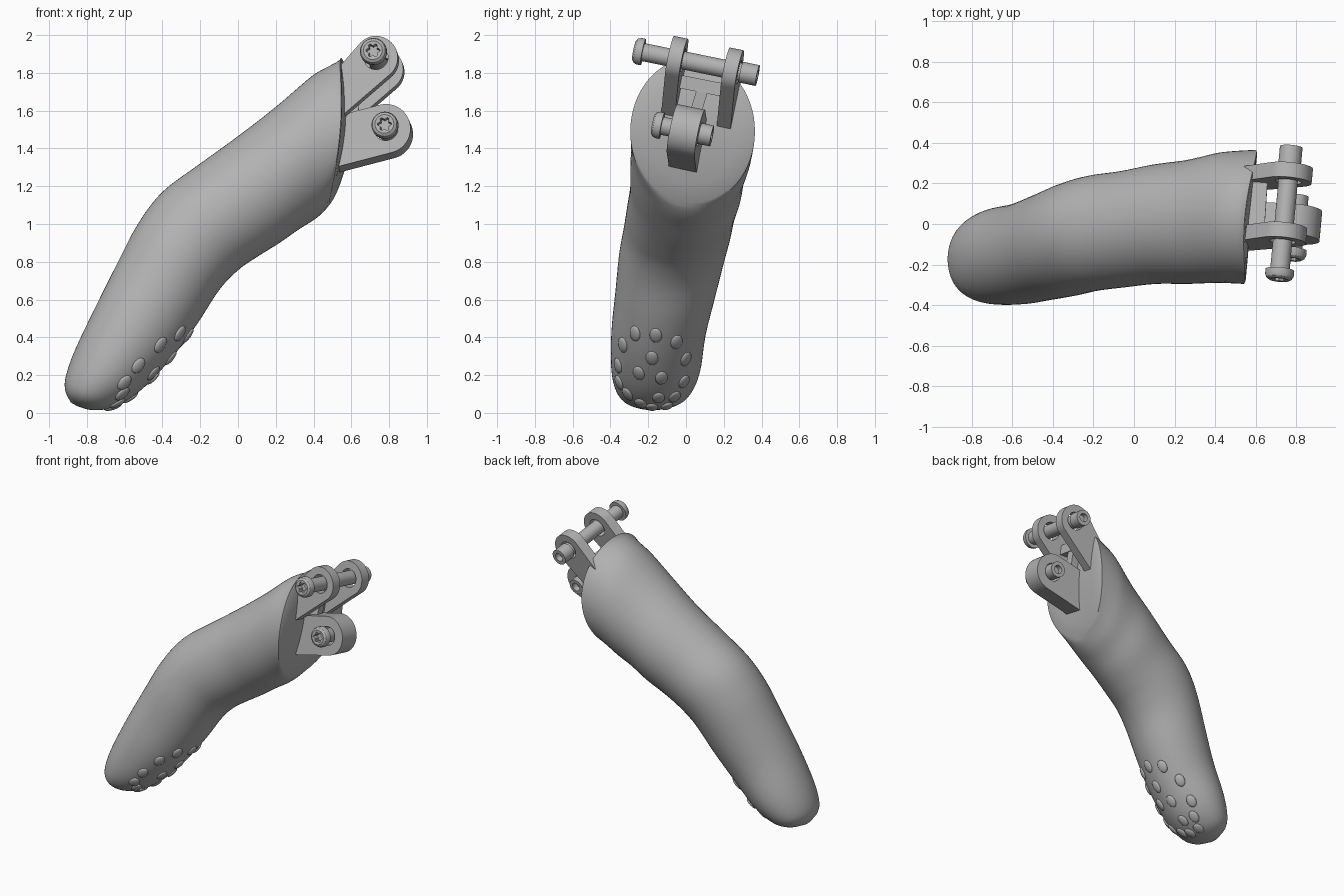
import bpy, bmesh
from math import sin, cos, pi, radians
from mathutils import Vector
from mathutils.bvhtree import BVHTree

if "Cube" in bpy.data.objects:
    bpy.data.objects.remove(bpy.data.objects["Cube"], do_unlink=True)

grey = bpy.data.materials.new("matte grey")
grey.use_nodes = True
grey.diffuse_color = (0.45, 0.45, 0.45, 1)
grey.node_tree.nodes["Principled BSDF"].inputs["Base Color"].default_value = grey.diffuse_color


def make_object(name, bm, angle=35):
    bmesh.ops.recalc_face_normals(bm, faces=bm.faces)
    mesh = bpy.data.meshes.new(name)
    bm.to_mesh(mesh)
    bm.free()
    mesh.materials.append(grey)
    ob = bpy.data.objects.new(name, mesh)
    bpy.context.collection.objects.link(ob)
    bpy.ops.object.select_all(action='DESELECT')
    ob.select_set(True)
    bpy.context.view_layer.objects.active = ob
    bpy.ops.object.shade_smooth_by_angle(angle=radians(angle))
    return ob


def loft(rings):
    """Skin a list of equal rings and cap both ends."""
    bm = bmesh.new()
    vs = [[bm.verts.new(p) for p in ring] for ring in rings]
    n = len(vs[0])
    for a, b in zip(vs, vs[1:]):
        for i in range(n):
            bm.faces.new((a[i], a[(i + 1) % n], b[(i + 1) % n], b[i]))
    bm.faces.new(vs[0])
    bm.faces.new(vs[-1])
    return bm


# Finger sections: upper x z, lower x z, centre y, half width
sections = [
    (-.885, .055, -.85, .035, -.175, .03),
    (-.915, .12, -.77, .015, -.175, .13),
    (-.91, .20, -.66, .03, -.17, .195),
    (-.86, .34, -.52, .115, -.16, .235),
    (-.75, .57, -.36, .28, -.145, .25),
    (-.64, .79, -.22, .465, -.11, .265),
    (-.53, 1.0, -.10, .65, -.075, .28),
    (-.40, 1.17, 0, .755, -.045, .285),
    (-.20, 1.32, .10, .825, -.025, .287),
    (0, 1.465, .22, .90, 0, .295),
    (.20, 1.62, .32, .97, .01, .305),
    (.40, 1.79, .42, 1.035, .03, .32),
    (.545, 1.88, .48, 1.10, .035, .33),
]
SIDES, STEPS = 64, 5


def face_x(y, z):
    """Gently bowed end face of the socket."""
    d = z - 1.5
    return .57 + .09 * (y - .03) + .076 * d - .373 * d * d


def spline(a, b, c, d, t):
    return [q + .5 * t * (r - p + t * (2 * p - 5 * q + 4 * r - s + t * (3 * (q - r) + s - p)))
            for p, q, r, s in zip(a, b, c, d)]


def section_ring(sec):
    top, low = Vector((sec[0], sec[4], sec[1])), Vector((sec[2], sec[4], sec[3]))
    mid, half = (top + low) / 2, (top - low) / 2
    side = Vector((0, sec[5], 0))
    return [mid + half * cos(2 * pi * i / SIDES) + side * sin(2 * pi * i / SIDES)
            for i in range(SIDES)]


rings = []
last = len(sections) - 1
for k in range(last):
    quad = [sections[min(max(k + j, 0), last)] for j in (-1, 0, 1, 2)]
    for s in range(STEPS + (k == last - 1)):
        t = s / STEPS
        ring = section_ring(spline(*quad, t))
        if k == last - 1:
            for p in ring:
                p.x += t * t * (face_x(p.y, p.z) - p.x)
        rings.append(ring)
rim_mid = sum(rings[-1], Vector()) / SIDES
outer = rings[-1]
for scale in (.97, .7, .4, .1):
    ring = [rim_mid.lerp(p, scale) for p in outer]
    for p in ring:
        p.x = face_x(p.y, p.z) + .004
    rings.append(ring)
body_bm = loft(rings)
bmesh.ops.recalc_face_normals(body_bm, faces=body_bm.faces)
tree = BVHTree.FromBMesh(body_bm)
make_object("finger_body", body_bm, 40)

# Raised grip dots on the fingertip pad, as y z seen from the side
dots = [(-.27, .42), (-.16, .41), (-.05, .375), (-.335, .36), (-.18, .29), (0, .285),
        (-.36, .25), (-.25, .21), (-.13, .185), (-.01, .165), (-.355, .16), (-.31, .1),
        (-.145, .08), (-.24, .05), (-.06, .085), (-.18, .03), (-.1, .035)]
bm = bmesh.new()
finger_dir = Vector((.55, 0, .83))
for y, z in dots:
    hit, normal, _, _ = tree.ray_cast(Vector((2, y, z)), Vector((-1, 0, 0)))
    if hit is None:
        continue
    along = (finger_dir - normal * finger_dir.dot(normal)).normalized()
    across = normal.cross(along)
    made = bmesh.ops.create_uvsphere(bm, u_segments=20, v_segments=10, radius=1)
    for v in made["verts"]:
        x, w, h = v.co
        v.co = hit + along * x * .046 + across * w * .033 + normal * h * .014
make_object("grip_dots", bm, 60)

# Pins share one direction; pin heads face the front
axis = Vector((.09, .975, -.2)).normalized()
ex = (Vector((1, 0, 0)) - axis * axis.x).normalized()
ez = ex.cross(axis)


def lathe(start, profile, lobed=()):
    out = []
    for k, (r, d) in enumerate(profile):
        ring = []
        for i in range(48):
            a = 2 * pi * i / 48
            rad = r * (1 + .2 * cos(6 * a)) if k in lobed else r
            ring.append(start + axis * d + (ex * cos(a) + ez * sin(a)) * rad)
        out.append(ring)
    return loft(out)


def pin(name, start, length):
    profile = [(.028, .035), (.032, .002), (.05, 0), (.064, .009), (.071, .025), (.071, .05),
               (.048, .05), (.048, length - .09), (.056, length - .09), (.056, length),
               (.03, length), (.03, length - .04)]
    make_object(name, lathe(Vector(start), profile, lobed=(0, 1)), 30)


pin("upper_pin", (.714, -.275, 1.92), .67)
pin("lower_pin", (.775, -.175, 1.53), .32)


def lug(name, centre, radius, thick, arc, base_top, base_low):
    """Round-ended plate lying square to the pins, with a pin hole."""
    centre = Vector(centre)
    start, stop = arc
    pts = [base_top]
    for i in range(33):
        a = radians(start + (stop - start) * i / 32)
        pts.append((radius * cos(a), radius * sin(a)))
    pts.append(base_low)
    flat = [centre + Vector((x, -(axis.x * x + axis.z * z) / axis.y, z)) for x, z in pts]
    ob = make_object(name, loft([[p - axis * thick / 2 for p in flat],
                                 [p + axis * thick / 2 for p in flat]]), 30)
    cutter = make_object("hole_cutter", lathe(centre, [(.064, -.2), (.064, .2)]))
    cutter.hide_render = True
    bpy.context.view_layer.objects.active = ob
    mod = ob.modifiers.new("pin_hole", 'BOOLEAN')
    mod.operation, mod.solver, mod.object = 'DIFFERENCE', 'EXACT', cutter
    bpy.ops.object.modifier_apply(modifier=mod.name)
    bpy.data.objects.remove(cutter, do_unlink=True)


for name, centre in (("upper_lug_front", (.734, -.05, 1.873)),
                     ("upper_lug_back", (.763, .245, 1.812))):
    lug(name, centre, .115, .075, (135, -50), (-.234, -.093), (-.234, -.353))
lug("lower_lug", (.79, 0, 1.49), .13, .15, (105, -75), (-.29, .06), (-.29, -.21))


# Bridge between the upper lugs and the rib under it
def bar(name, a, b, wide, deep):
    a, b = Vector(a), Vector(b)
    d = (b - a).normalized()
    u = Vector((1, 0, 0))
    u = (u - d * d.x).normalized() * deep / 2
    w = d.cross(u).normalized() * wide / 2
    make_object(name, loft([[p + u + w, p + u - w, p - u - w, p - u + w] for p in (a, b)]))


bar("lug_bridge", (.60, -.06, 1.76), (.62, .24, 1.70), .07, .08)
bar("lug_rib", (.59, .03, 1.52), (.60, .09, 1.72), .06, .09)
